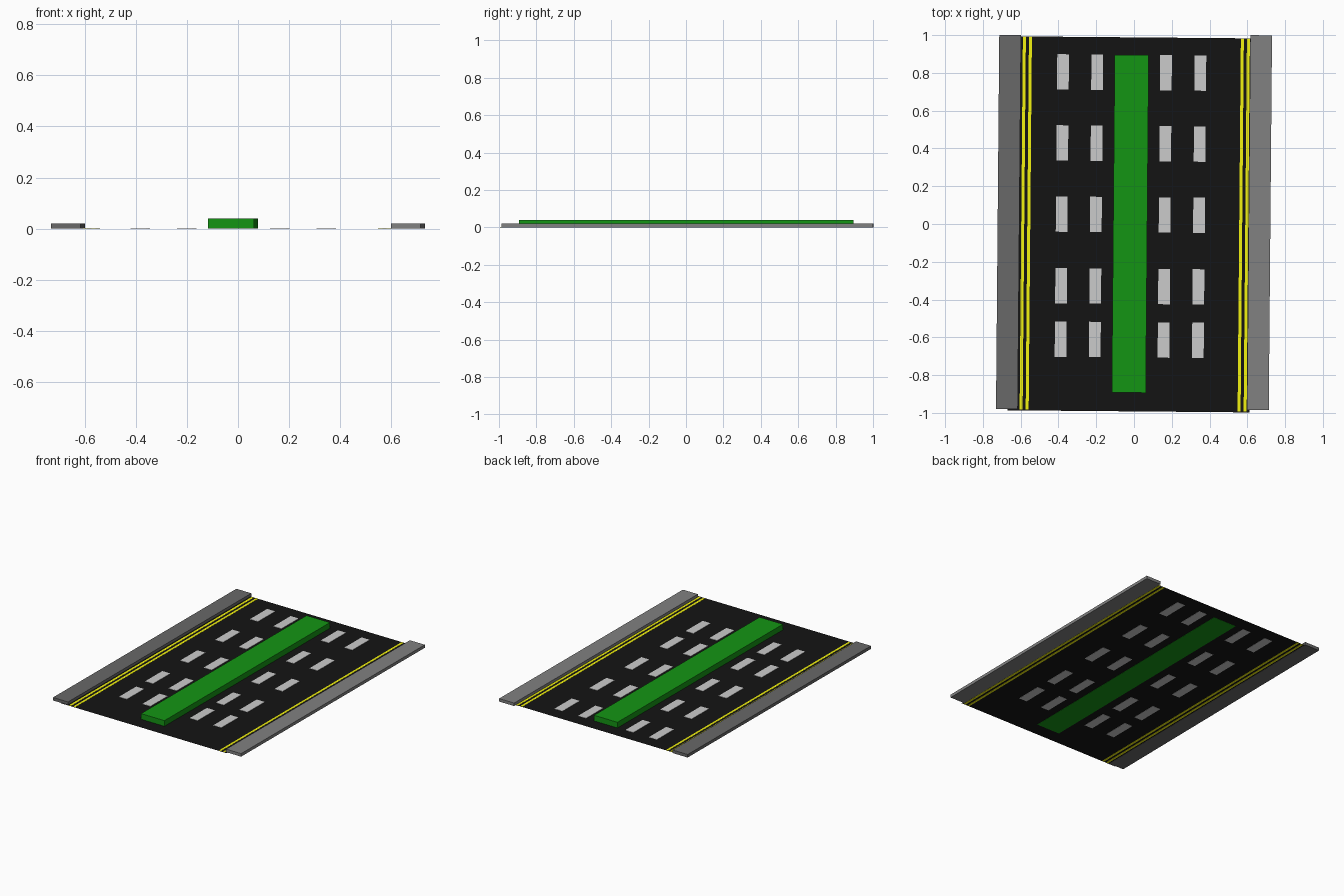
import bpy, bmesh
from math import radians
from mathutils import Matrix

if "Cube" in bpy.data.objects:
    bpy.data.objects.remove(bpy.data.objects["Cube"])

SKEW = Matrix.Rotation(radians(-0.5), 4, 'Z')  # whole street is turned slightly


def material(name, r, g, b):
    m = bpy.data.materials.new(name)
    m.diffuse_color = (r, g, b, 1)
    m.use_nodes = True
    m.node_tree.nodes["Principled BSDF"].inputs["Base Color"].default_value = m.diffuse_color
    return m


ASPHALT = material("asphalt", 0.007, 0.007, 0.007)
GRASS = material("grass", 0.007, 0.3, 0.007)
YELLOW = material("yellow_paint", 0.9, 0.9, 0.005)
PAVE_L = material("paving_left", 0.14, 0.14, 0.14)
PAVE_R = material("paving_right", 0.22, 0.22, 0.22)


def finish(name, bm, mat):
    bm.transform(SKEW)
    mesh = bpy.data.meshes.new(name)
    bm.to_mesh(mesh)
    bm.free()
    if mat:
        mesh.materials.append(mat)
    obj = bpy.data.objects.new(name, mesh)
    bpy.context.collection.objects.link(obj)
    return obj


def slab(name, x, y, width, length, z0, z1, mat=None):
    bm = bmesh.new()
    place = Matrix.Translation((x, y, (z0 + z1) / 2)) @ Matrix.Diagonal((width, length, z1 - z0, 1))
    bmesh.ops.create_cube(bm, size=1, matrix=place)
    return finish(name, bm, mat)


# Road: a single flat sheet
bm = bmesh.new()
bmesh.ops.create_grid(bm, x_segments=1, y_segments=1, size=0.5,
                      matrix=Matrix.Translation((-0.02, -0.002, 0.001)) @ Matrix.Diagonal((1.28, 1.98, 1, 1)))
finish("road", bm, ASPHALT)

# Sidewalks
slab("sidewalk_left", -0.6645, 0.005, 0.115, 1.98, 0, 0.021, PAVE_L)
slab("sidewalk_right", 0.6645, 0.013, 0.115, 1.984, 0, 0.021, PAVE_R)

# Grass median
slab("median", -0.02, 0.001, 0.18, 1.788, 0, 0.04, GRASS)

# Double yellow edge lines
for side, label in ((-1, "left"), (1, "right")):
    for offset, kind in ((0.561, "inner"), (0.593, "outer")):
        slab(f"edge_line_{label}_{kind}", 0.004 + side * offset, 0, 0.016, 1.976, 0, 0.002, YELLOW)

# Dashed lane markings
for column, x in enumerate((-0.383, -0.202, 0.162, 0.344)):
    for row, y in enumerate((0.802, 0.426, 0.049, -0.33, -0.613)):
        slab(f"lane_dash_{column}_{row}", x, y, 0.062, 0.187, 0, 0.003)
